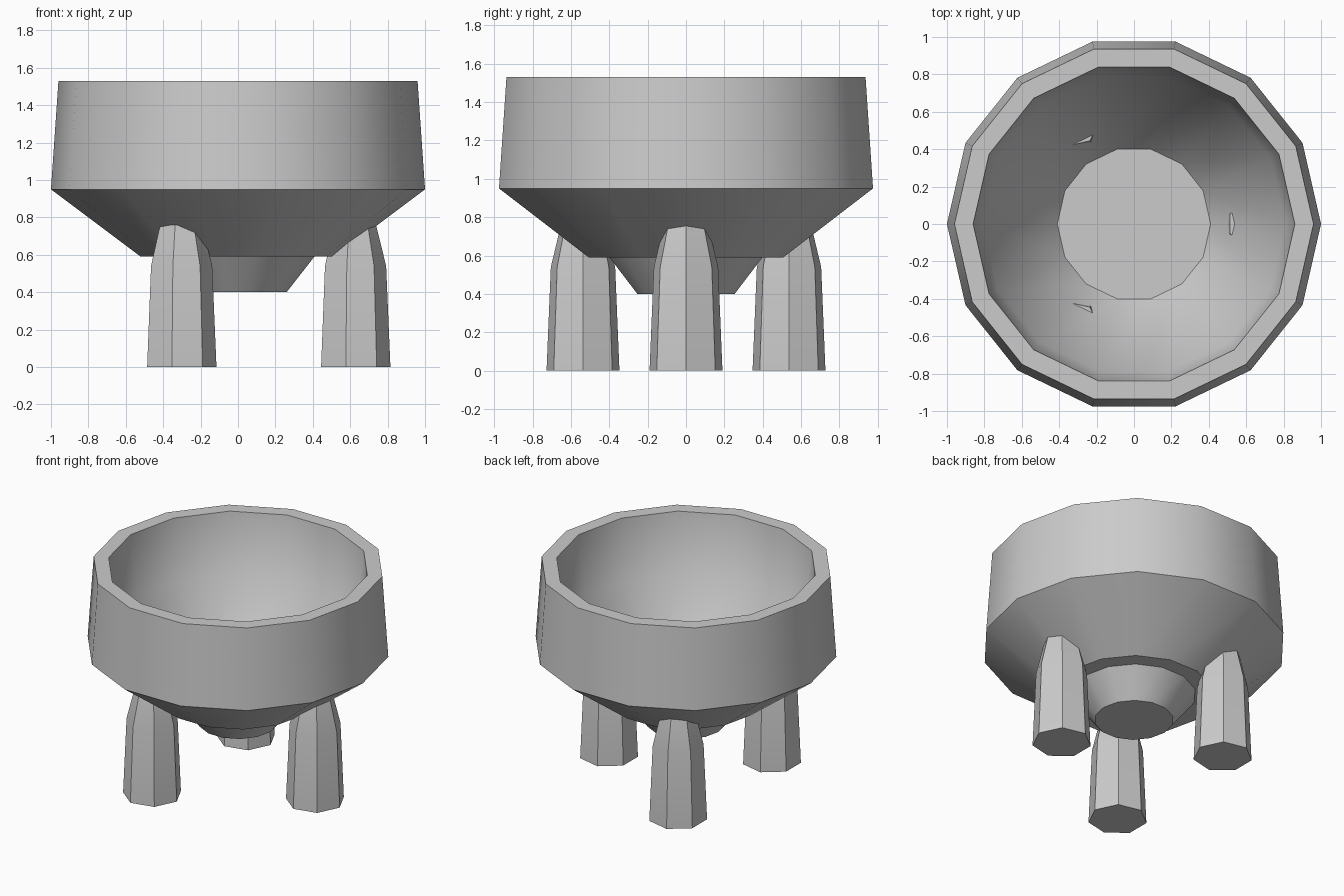
import bpy, bmesh
from math import cos, sin, tau, radians

if "Cube" in bpy.data.objects:
    bpy.data.objects.remove(bpy.data.objects["Cube"])


def lathe(name, profile, sides, centre=(0, 0), close=False):
    """Stack rings of (radius, z) into a faceted solid; cap the ends or join them to a loop."""
    bm = bmesh.new()
    rings = [[bm.verts.new((centre[0] + r * cos(tau * i / sides),
                            centre[1] + r * sin(tau * i / sides), z))
              for i in range(sides)] for r, z in profile]
    for a, b in zip(rings, rings[1:]):
        for i in range(sides):
            j = (i + 1) % sides
            bm.faces.new((a[i], a[j], b[j], b[i]))
    bm.faces.new(rings[0])
    bm.faces.new(rings[-1])
    bmesh.ops.recalc_face_normals(bm, faces=bm.faces)
    mesh = bpy.data.meshes.new(name)
    bm.to_mesh(mesh)
    bm.free()
    obj = bpy.data.objects.new(name, mesh)
    bpy.context.collection.objects.link(obj)
    bpy.ops.object.select_all(action='DESELECT')
    obj.select_set(True)
    bpy.context.view_layer.objects.active = obj
    bpy.ops.object.shade_smooth_by_angle(angle=radians(35))
    return obj


# Bowl: outer wall up to the rim, then down the inside to the floor
lathe("bowl", [(0.41, 0.59), (0.52, 0.59), (1.0, 0.95), (0.96, 1.53),
               (0.86, 1.53), (0.81, 1.10), (0.41, 0.60)], 14)

# Tapered boss under the bowl
lathe("bottom_boss", [(0.26, 0.40), (0.41, 0.592)], 14)

# Three seven-sided legs, all facing the same way
for n in range(3):
    a = tau * n / 3
    lathe(f"leg_{n + 1}", [(0.195, 0), (0.172, 0.54), (0.118, 0.76)], 7,
          (0.62 * cos(a), 0.62 * sin(a)))
